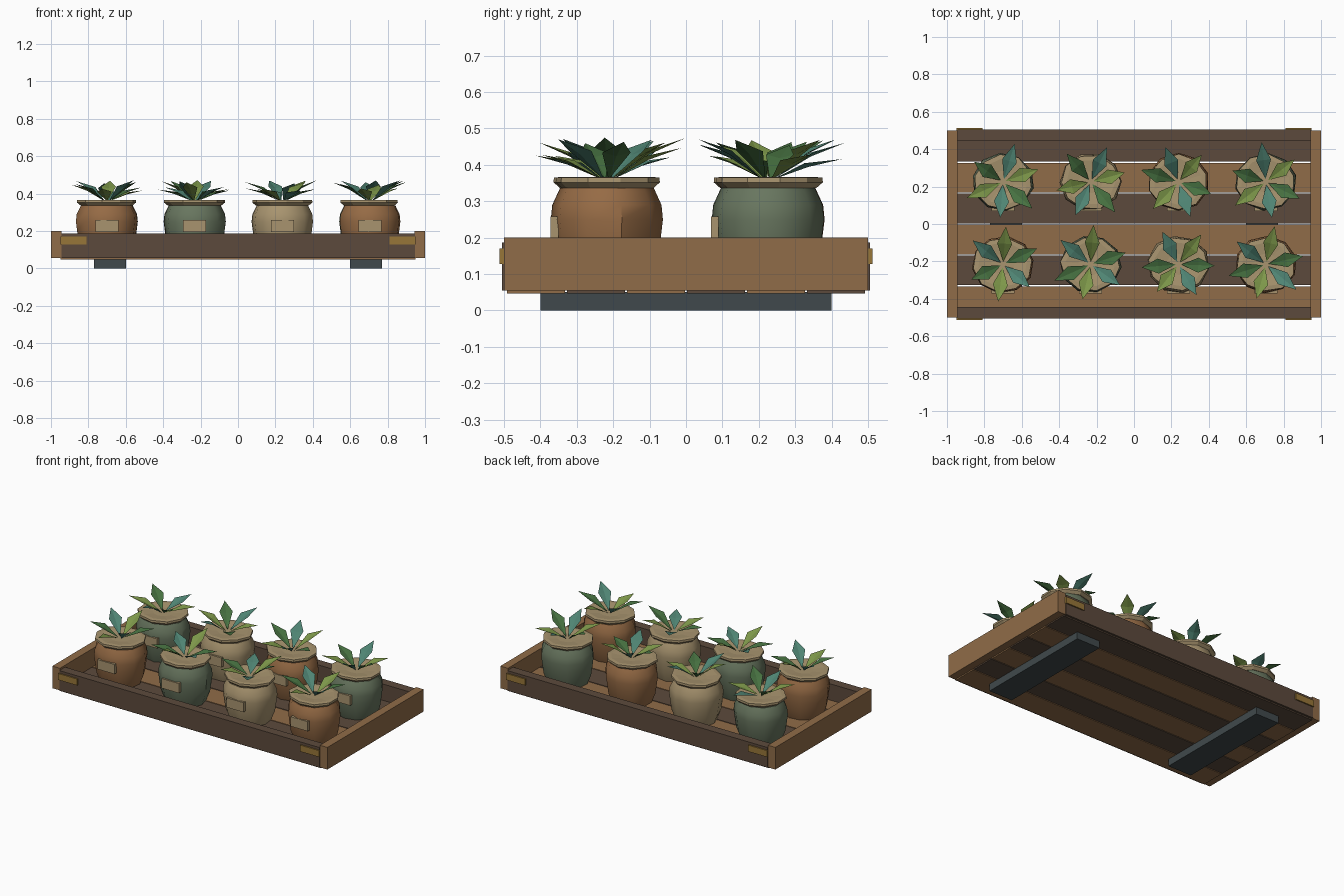
import bpy, bmesh, random
from math import radians, cos, sin, pi
from mathutils import Vector

random.seed(4)
cube = bpy.data.objects.get("Cube")
if cube:
    bpy.data.objects.remove(cube, do_unlink=True)


def material(name, hexcode):
    rgb = [int(hexcode[i:i + 2], 16) / 255 for i in (0, 2, 4)]
    lin = [c / 12.92 if c < 0.04 else ((c + 0.055) / 1.055) ** 2.4 for c in rgb]
    m = bpy.data.materials.new(name)
    m.use_nodes = True
    m.diffuse_color = (*lin, 1)
    m.node_tree.nodes["Principled BSDF"].inputs["Base Color"].default_value = (*lin, 1)
    return m


light_wood = material("light wood", "906C48")
dark_wood = material("dark wood", "5C4A3C")
iron = material("dark iron", "40494C")
brass = material("brass", "977638")
clay = material("clay cloth", "966B45")
sage = material("sage cloth", "68765F")
linen = material("linen", "A8946F")
teal = material("teal leaf", "4F8473")
green = material("green leaf", "467040")
lime = material("lime leaf", "7C9649")


def finish(name, bm, mats):
    mesh = bpy.data.meshes.new(name)
    bmesh.ops.recalc_face_normals(bm, faces=bm.faces)
    bm.to_mesh(mesh)
    bm.free()
    for m in mats:
        mesh.materials.append(m)
    ob = bpy.data.objects.new(name, mesh)
    bpy.context.collection.objects.link(ob)
    return ob


def box(name, mat, x, y, z):
    """Box from (min, max) pairs on each axis."""
    bm = bmesh.new()
    bmesh.ops.create_cube(bm, size=1)
    for v in bm.verts:
        v.co = [(a + b) / 2 + c * (b - a) for c, (a, b) in zip(v.co, (x, y, z))]
    return finish(name, bm, [mat])


def span(sign, a, b):
    return tuple(sorted((sign * a, sign * b)))


# Tray: end boards, long rails, corner plates, feet
for s, side in ((-1, "right"), (1, "left")):
    box(f"end_board_{side}", light_wood, span(s, .945, 1), (-.5, .5), (.055, .2))
    box(f"foot_{side}", iron, span(s, .6, .77), (-.4, .4), (0, .05))
for s, side in ((-1, "front"), (1, "back")):
    box(f"{side}_rail", dark_wood, (-.945, .945), span(s, .445, .505), (.055, .187))
    for t, end in ((-1, "right"), (1, "left")):
        box(f"{side}_plate_{end}", brass, span(t, .81, .948), span(s, .5, .513), (.128, .17))

# Floor slats with narrow gaps
PITCH = .165
for i in range(6):
    y = (i - 3) * PITCH
    box(f"floor_slat_{i + 1}", dark_wood if i % 2 else light_wood,
        (-.95, .95), (y + .003, y + PITCH - .003), (.047, .08))

# Pot outline: radius, height
BODY = [(.118, .08), (.14, .14), (.148, .2), (.154, .25), (.15, .29), (.134, .325), (.129, .336)]
COLLAR = [(.129, .336), (.147, .352), (.146, .365), (.122, .367), (.06, .36)]
SIDES = 10
STRETCH = 1.08


def rings(bm, profile, turn, wobble):
    """Skin a stack of rings and close both ends."""
    stack = []
    for r, z in profile:
        ring = []
        for k in range(SIDES):
            a = turn + 2 * pi * k / SIDES
            rr = r * wobble[k]
            ring.append(bm.verts.new((rr * cos(a) * STRETCH, rr * sin(a), z)))
        stack.append(ring)
    for low, high in zip(stack, stack[1:]):
        for k in range(SIDES):
            n = (k + 1) % SIDES
            bm.faces.new((low[k], low[n], high[n], high[k]))
    bm.faces.new(stack[0])
    bm.faces.new(stack[-1])


def pot(label, x, y, mat):
    turn = random.uniform(0, pi / 5)
    for part, profile, m, amount in (("body", BODY, mat, .015), ("collar", COLLAR, linen, .035)):
        bm = bmesh.new()
        rings(bm, profile, turn, [1 + random.uniform(-amount, amount) for _ in range(SIDES)])
        ob = finish(f"pot_{part}_{label}", bm, [m])
        ob.location = (x, y, 0)
        bpy.ops.object.select_all(action="DESELECT")
        ob.select_set(True)
        bpy.context.view_layer.objects.active = ob
        if part == "body":
            bpy.ops.object.shade_smooth_by_angle(angle=radians(40))
    # Name tag on the front of the pot
    box(f"tag_{label}", linen, (x - .062, x + .062), (y - .156, y - .135), (.195, .258))


def plant(label, x, y, phase):
    """Six kite-shaped leaves in a cycle of three colours."""
    bm = bmesh.new()
    for k in range(6):
        a = radians(phase + 60 * k + random.uniform(-7, 7))
        out, across = Vector((cos(a), sin(a), 0)), Vector((-sin(a), cos(a), 0))
        reach, tip = random.uniform(.185, .215), random.uniform(.415, .475)
        up = Vector((0, 0, 1))

        def point(r, w, z):
            return bm.verts.new(out * r + across * w + up * z)

        mid = .36 + (tip - .36) * .62
        base = point(.015, 0, .36)
        left, right = point(reach * .55, .04, mid + .01), point(reach * .55, -.04, mid + .01)
        spine, end = point(reach * .55, 0, mid), point(reach, 0, tip)
        for quad in ((base, right, spine), (base, spine, left), (spine, right, end), (spine, end, left)):
            bm.faces.new(quad).material_index = k % 3
    ob = finish(f"leaves_{label}", bm, [teal, green, lime])
    ob.location = (x, y, 0)


# Two rows of four planted pots
ROWS = (("front", -.216, (clay, sage, linen, clay), (140, 143, 118, 135)),
        ("back", .225, (sage, linen, clay, sage), (80, 70, 105, 95)))
for row, y, mats, phases in ROWS:
    for i, x in enumerate((-.7, -.232, .238, .705)):
        pot(f"{row}_{i + 1}", x, y, mats[i])
        plant(f"{row}_{i + 1}", x, y, phases[i])
